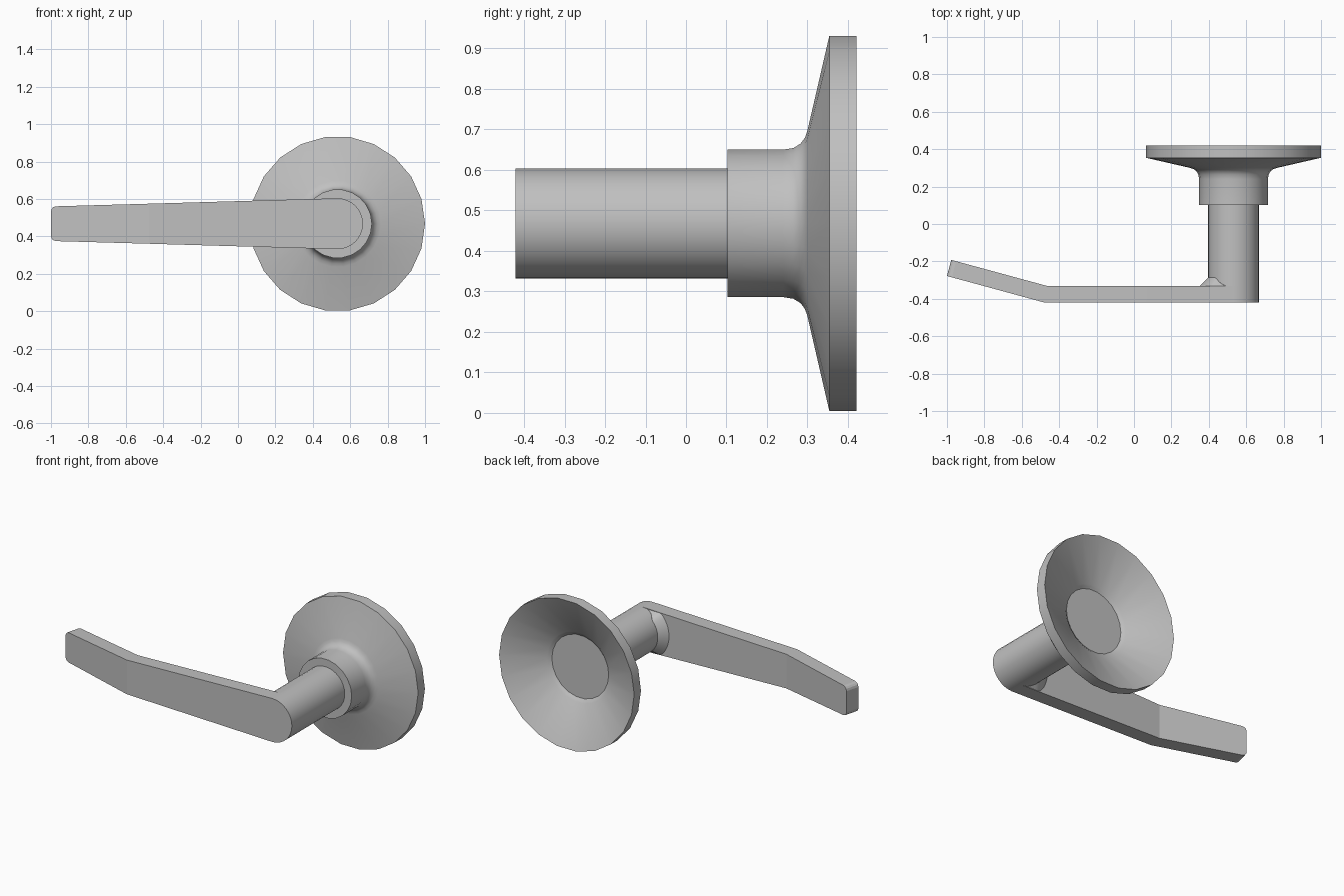
import bpy, bmesh
from math import sin, cos, pi, radians

cube = bpy.data.objects.get("Cube")
if cube:
    bpy.data.objects.remove(cube, do_unlink=True)

CX, CZ = 0.532, 0.468      # axis of the rosette and shaft
SHAFT_R = 0.136
SEGS = 32

metal = bpy.data.materials.new("satin_grey")
metal.use_nodes = True
grey = (0.53, 0.53, 0.53, 1)
metal.diffuse_color = grey
metal.node_tree.nodes["Principled BSDF"].inputs["Base Color"].default_value = grey


def finish(name, bm, angle):
    """Clean the mesh, make the object and smooth it below the given angle."""
    bmesh.ops.remove_doubles(bm, verts=bm.verts, dist=1e-5)
    bmesh.ops.dissolve_degenerate(bm, edges=bm.edges, dist=1e-5)
    bmesh.ops.recalc_face_normals(bm, faces=bm.faces)
    mesh = bpy.data.meshes.new(name)
    bm.to_mesh(mesh)
    bm.free()
    obj = bpy.data.objects.new(name, mesh)
    mesh.materials.append(metal)
    bpy.context.collection.objects.link(obj)
    bpy.ops.object.select_all(action='DESELECT')
    obj.select_set(True)
    bpy.context.view_layer.objects.active = obj
    bpy.ops.object.shade_smooth_by_angle(angle=radians(angle))


def loft(bm, rings):
    """Bridge closed rings of equal length and cap both ends."""
    rings = [[bm.verts.new(p) for p in ring] for ring in rings]
    n = len(rings[0])
    for a, b in zip(rings, rings[1:]):
        for i in range(n):
            j = (i + 1) % n
            bm.faces.new((a[i], a[j], b[j], b[i]))
    bm.faces.new(rings[0])
    bm.faces.new(rings[-1])


def turned(name, profile, segs):
    """Lathe (radius, y) points around the shaft axis."""
    bm = bmesh.new()
    steps = [2 * pi * i / segs for i in range(segs)]
    loft(bm, [[(CX + r * cos(a), y, CZ + r * sin(a)) for a in steps]
              for r, y in profile])
    finish(name, bm, 30)


# Rosette: collar, fillet, flared cone, rim and deep hollow back
turned("rosette", [(0.184, 0.102), (0.184, 0.24), (0.188, 0.265), (0.199, 0.283),
                   (0.214, 0.294), (0.232, 0.30), (0.468, 0.354), (0.468, 0.421),
                   (0.219, 0.303), (0.209, 0.295), (0.197, 0.286)], 22)

# Round shaft
turned("shaft", [(SHAFT_R, -0.332), (SHAFT_R, 0.11)], SEGS)

# Lever: cross-sections from the tip, past the bend, to the rounded hub end
FRONT, BACK = -0.421, -0.332


def section(xf, yf, xb, yb, h):
    return [(xf, yf, CZ + h), (xf, yf, CZ - h), (xb, yb, CZ - h), (xb, yb, CZ + h)]


sections = []
for t, h in [(1, 0.066), (0.993, 0.079), (0.978, 0.088), (0.95, 0.093), (0, 0.107)]:
    sections.append(section(-0.475 - 0.525 * t, FRONT + 0.143 * t,
                            -0.462 - 0.515 * t, BACK + 0.14 * t, h))
for i in range(SEGS // 4 + 1):
    a = pi / 2 - 2 * pi * i / SEGS
    x = CX + SHAFT_R * cos(a)
    sections.append(section(x, FRONT, x, BACK, SHAFT_R * sin(a)))
bm = bmesh.new()
loft(bm, sections)
finish("lever", bm, 13)

# Sloped web behind the lever, fading out where the shaft meets its edges
bm = bmesh.new()
web = []
inner = SHAFT_R - 0.01
for i in range(25):
    a = pi + radians(6 * (i - 12))
    c, s = cos(a), sin(a)
    ledge = min(0.046, 0.131 / max(abs(s), 0.1) - SHAFT_R)
    outer = SHAFT_R + ledge
    web.append([(CX + r * c, y, CZ + r * s)
                for r, y in [(inner, BACK - 0.01), (outer, BACK - 0.01), (outer, BACK),
                             (SHAFT_R, BACK + ledge), (inner, BACK + ledge)]])
loft(bm, web)
finish("shaft_web", bm, 30)
